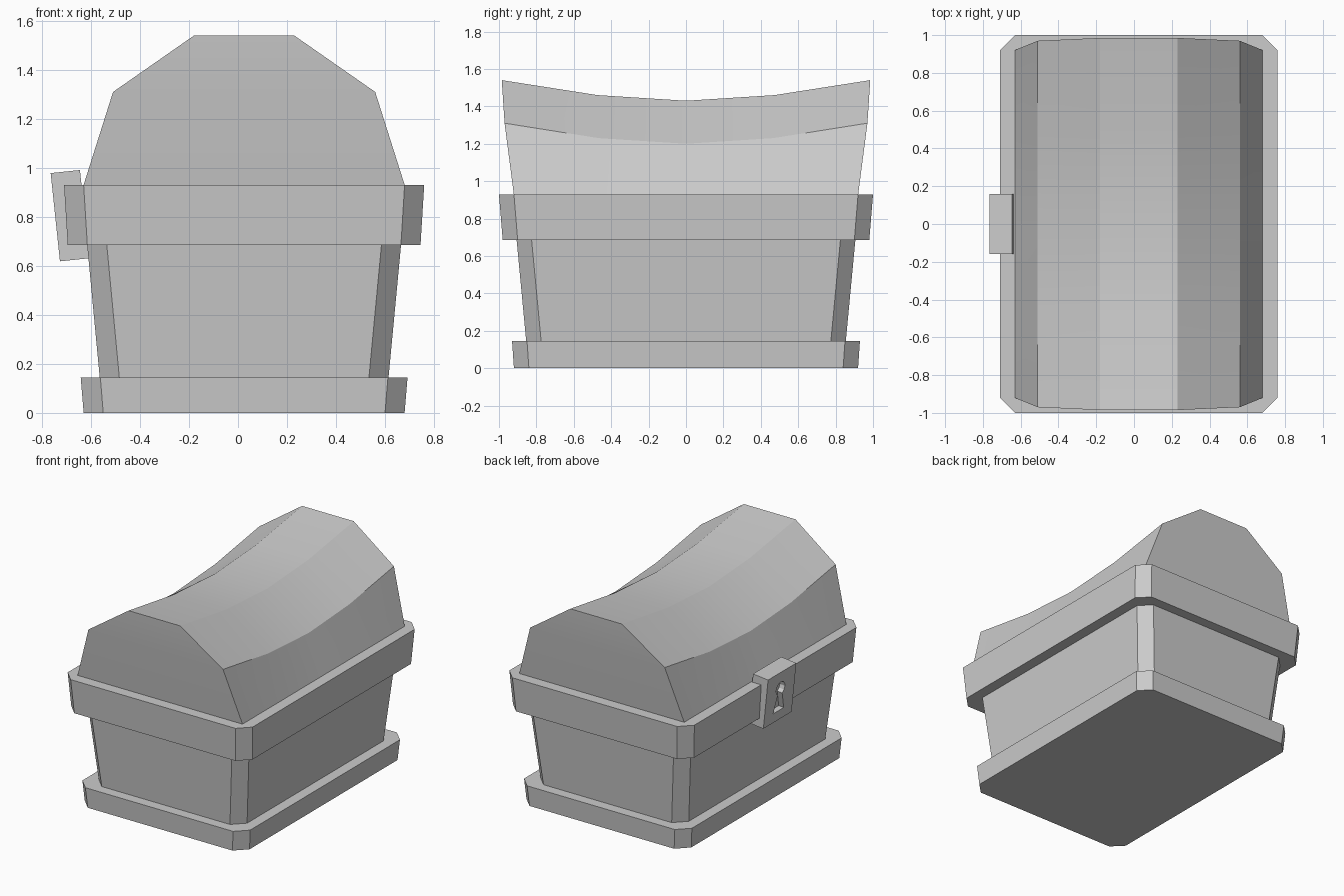
import bpy, math

if "Cube" in bpy.data.objects:
    bpy.data.objects.remove(bpy.data.objects["Cube"])

CX = 0.025  # chest centre; the lock balances the overall width


def make(name, verts, faces):
    mesh = bpy.data.meshes.new(name)
    mesh.from_pydata(verts, [], faces)
    obj = bpy.data.objects.new(name, mesh)
    bpy.context.collection.objects.link(obj)
    bpy.context.view_layer.objects.active = obj
    bpy.ops.object.select_all(action='DESELECT')
    obj.select_set(True)
    bpy.ops.object.mode_set(mode='EDIT')
    bpy.ops.mesh.select_all(action='SELECT')
    bpy.ops.mesh.normals_make_consistent(inside=False)
    bpy.ops.object.mode_set(mode='OBJECT')
    return obj


def loft(name, rings):
    n = len(rings[0])
    verts = [v for r in rings for v in r]
    faces = [(k * n + i, k * n + (i + 1) % n, (k + 1) * n + (i + 1) % n, (k + 1) * n + i)
             for k in range(len(rings) - 1) for i in range(n)]
    faces += [tuple(range(n)), tuple(range(len(verts) - n, len(verts)))]
    return make(name, verts, faces)


def cut_corner_ring(hx, hy, z, c=0.08):
    pts = [(hx, hy - c), (hx - c, hy), (c - hx, hy), (-hx, hy - c),
           (-hx, c - hy), (c - hx, -hy), (hx - c, -hy), (hx, c - hy)]
    return [(x + CX, y, z) for x, y in pts]


# Flared box and its two bands
for name, low, high in [
        ("base_band", (0.655, 0.92, 0.0), (0.667, 0.93, 0.145)),
        ("chest_body", (0.589, 0.854, 0.14), (0.641, 0.906, 0.69)),
        ("rim_band", (0.72, 0.98, 0.685), (0.735, 1.0, 0.93))]:
    loft(name, [cut_corner_ring(*low), cut_corner_ring(*high)])

# Sagging barrel lid: half width, half length, height, amount of sag
half = [(0.657, 0.92, 0.925, 0), (0.535, 0.97, 1.31, 1), (0.205, 0.985, 1.54, 1)]
profile = [(-x, y, z, s) for x, y, z, s in half] + half[::-1]
stations = [(-1, 0), (-0.48, 0.08), (0, 0.11), (0.48, 0.08), (1, 0)]
verts = [(x + CX, y * t, z - s * sag) for t, sag in stations for x, y, z, s in profile]
faces = [(k * 6 + i, k * 6 + (i + 1) % 6, (k + 1) * 6 + (i + 1) % 6, (k + 1) * 6 + i)
         for k in range(4) for i in range(6)]
for o in (0, 24):
    faces += [(o, o + 1, o + 4, o + 5), (o + 1, o + 2, o + 3, o + 4)]
lid = make("lid", verts, faces)
bpy.ops.object.shade_smooth_by_angle(angle=math.radians(28))

# Lock plate, tilted with the wall
hx, hy, hz = 0.06, 0.16, 0.181
lock = loft("lock_plate", [[(x, -hy, z), (x, hy, z), (-x, hy, z), (-x, -hy, z)]
                           for x, z in ((hx, -hz), (hx, hz))])

# Keyhole cutter: round top with a flared slot
outline = [(0.05 * math.cos(math.radians(a)), 0.055 + 0.05 * math.sin(math.radians(a)))
           for a in range(-60, 241, 30)]
outline += [(-0.06, -0.11), (0.06, -0.11)]
cutter = loft("keyhole_cutter", [[(x, y, z) for y, z in outline] for x in (-0.1, -0.02)])
cutter.hide_render = True
cutter.display_type = 'WIRE'
for obj in (lock, cutter):
    obj.location = (-0.686, 0, 0.805)
    obj.rotation_euler.y = math.radians(-6)
hole = lock.modifiers.new("keyhole", 'BOOLEAN')
hole.operation = 'DIFFERENCE'
hole.solver = 'EXACT'
hole.object = cutter
